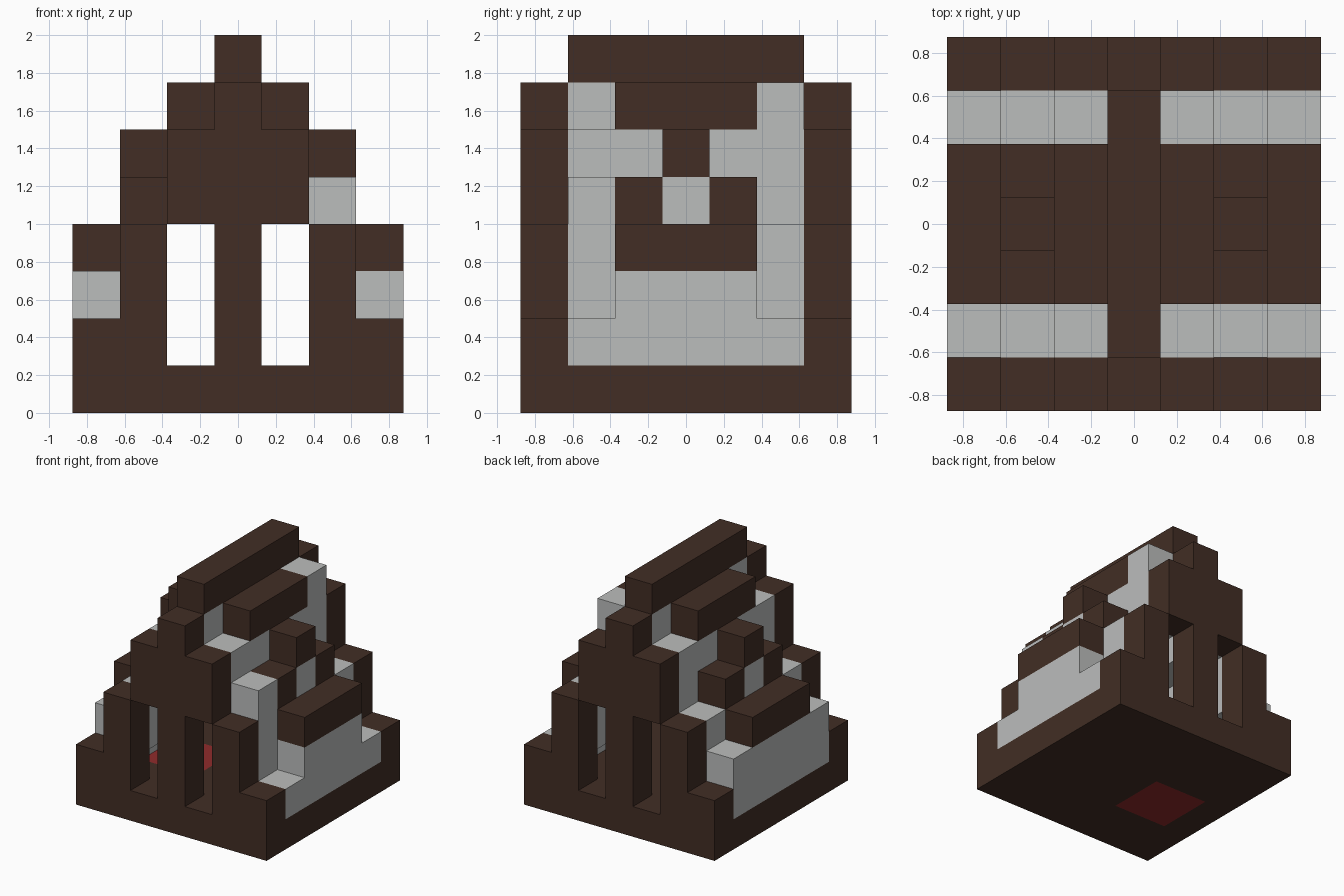
import bpy
import bmesh
from mathutils import Matrix, Vector

CELL = 0.25  # the whole model sits on a block grid of this size

cube = bpy.data.objects.get("Cube")
if cube:
    bpy.data.objects.remove(cube, do_unlink=True)


def material(name, rgb):
    mat = bpy.data.materials.new(name)
    mat.use_nodes = True
    color = (*rgb, 1.0)
    mat.diffuse_color = color
    mat.node_tree.nodes["Principled BSDF"].inputs["Base Color"].default_value = color
    return mat


WOOD = material("dark_wood", (0.054, 0.027, 0.018))
STONE = material("pale_stone", (0.50, 0.51, 0.505))
CARPET = material("red_carpet", (0.28, 0.024, 0.025))


def finish(name, bm, *mats):
    mesh = bpy.data.meshes.new(name)
    bm.to_mesh(mesh)
    bm.free()
    for mat in mats:
        mesh.materials.append(mat)
    obj = bpy.data.objects.new(name, mesh)
    bpy.context.collection.objects.link(obj)
    return obj


def blocks(name, mat, boxes):
    """One object from boxes given as inclusive block ranges (x, y, z)."""
    bm = bmesh.new()
    for box in boxes:
        low = Vector([r[0] for r in box])
        high = Vector([r[1] for r in box])
        size = (high - low + Vector((1, 1, 1))) * CELL
        center = (low + high) * CELL / 2
        center.z += CELL / 2
        bmesh.ops.create_cube(
            bm, size=1, matrix=Matrix.Translation(center) @ Matrix.Diagonal((*size, 1)))
    return finish(name, bm, mat)


# Floor slab with a carpet square set into it
bm = bmesh.new()
bmesh.ops.create_grid(bm, x_segments=7, y_segments=7, size=3.5 * CELL,
                      matrix=Matrix.Translation((0, 0, CELL)))
for face in bm.faces:
    c = face.calc_center_median() / CELL
    face.material_index = int(-2.5 < c.x < -0.5 and -1.5 < c.y < 0.5)
floor = finish("floor", bm, WOOD, CARPET)
thickness = floor.modifiers.new("Thickness", "SOLIDIFY")
thickness.thickness = CELL
thickness.offset = -1

# Stepped gable ends, each with two tall windows
for name, y in (("front_gable", -3), ("back_gable", 3)):
    row = (y, y)
    parts = [((0, 0), row, (1, 6))]
    for s in (-1, 1):
        parts += [((s, s), row, (4, 5)),
                  ((2 * s, 2 * s), row, (1, 3)),
                  ((3 * s, 3 * s), row, (1, 1))]
    blocks(name, WOOD, parts)

# Stone shell and wooden roof steps on both sides
MIDDLE, LENGTH = (-1, 1), (-2, 2)
for side, s in (("left", 1), ("right", -1)):
    outer, mid, inner = [(s * n, s * n) for n in (3, 2, 1)]
    blocks(side + "_wall", STONE, [
        (outer, LENGTH, (1, 1)),
        (outer, MIDDLE, (2, 2)),
        (mid, LENGTH, (2, 3)),
        (inner, LENGTH, (4, 5)),
    ])
    blocks(side + "_roof", WOOD, [
        (outer, MIDDLE, (3, 3)),
        (mid, (-1, -1), (4, 4)),
        (mid, (1, 1), (4, 4)),
        (inner, MIDDLE, (6, 6)),
    ])
    # Small dormer in the middle step
    blocks(side + "_dormer_window", STONE, [(mid, (0, 0), (4, 4))])
    blocks(side + "_dormer_roof", WOOD, [(mid, (0, 0), (5, 5))])

# Uneven single stones along the wall ends
blocks("loose_stones", STONE, [
    ((2, 2), (-2, -2), (4, 4)),
    ((1, 1), (2, 2), (6, 6)),
    ((-3, -3), (-2, -2), (2, 2)),
    ((-3, -3), (2, 2), (2, 2)),
])

# Ridge
blocks("ridge_support", STONE, [((0, 0), LENGTH, (6, 6))])
blocks("ridge_beam", WOOD, [((0, 0), LENGTH, (7, 7))])
